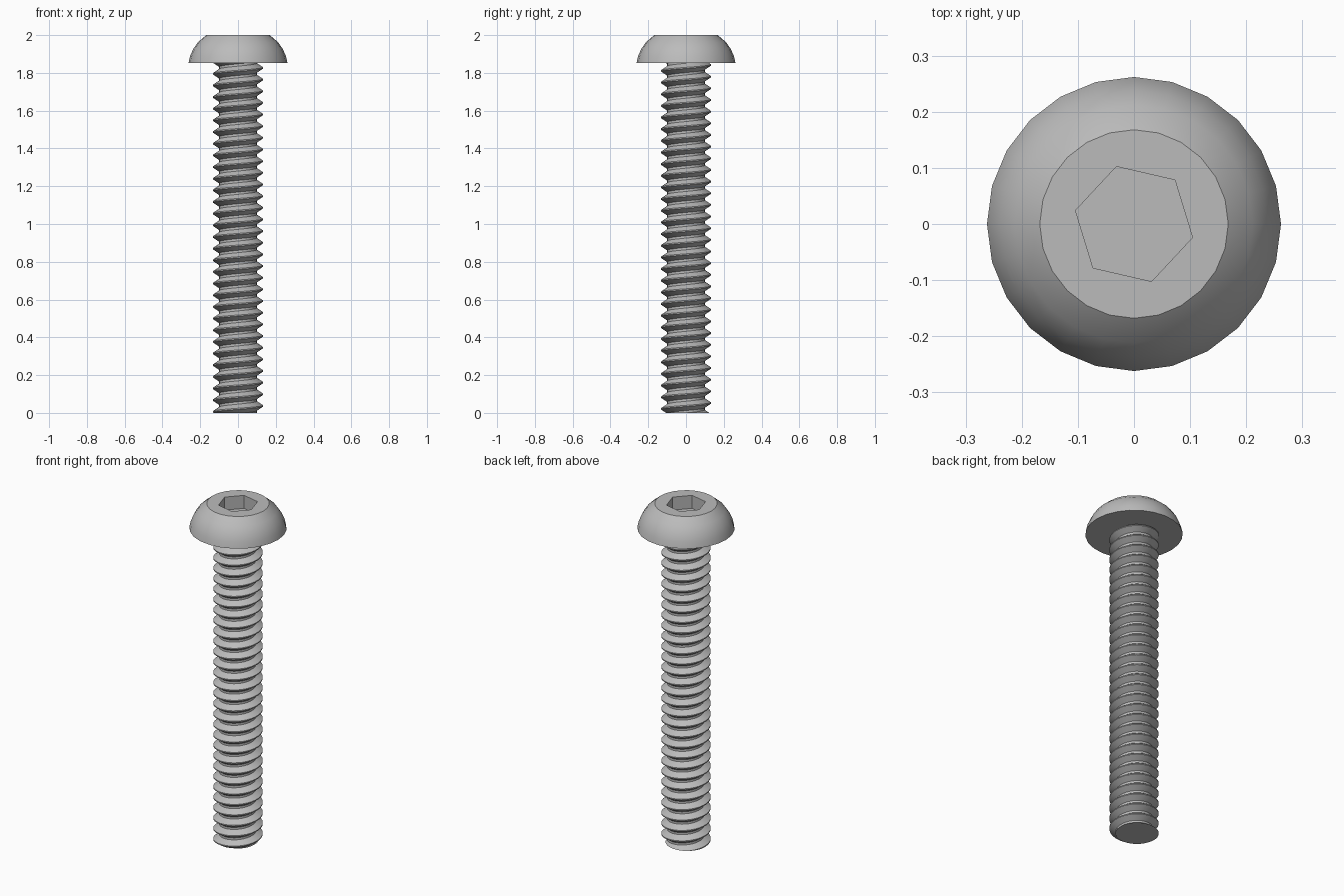
import bpy, bmesh, math
from mathutils import Vector

cube = bpy.data.objects.get("Cube")
if cube:
    bpy.data.objects.remove(cube, do_unlink=True)

steel = bpy.data.materials.new("steel_grey")
steel.use_nodes = True
GREY = (0.5, 0.5, 0.5, 1)
steel.diffuse_color = GREY
steel.node_tree.nodes["Principled BSDF"].inputs["Base Color"].default_value = GREY

HEAD_Z, TOP_Z = 1.853, 2.0


def finish(bm, name, angle):
    bmesh.ops.recalc_face_normals(bm, faces=bm.faces)
    mesh = bpy.data.meshes.new(name)
    bm.to_mesh(mesh)
    bm.free()
    mesh.materials.append(steel)
    obj = bpy.data.objects.new(name, mesh)
    bpy.context.collection.objects.link(obj)
    bpy.ops.object.select_all(action="DESELECT")
    obj.select_set(True)
    bpy.context.view_layer.objects.active = obj
    bpy.ops.object.shade_smooth_by_angle(angle=math.radians(angle))
    return obj


def ring(bm, radius, z, sides, turn=0.0):
    step = math.tau / sides
    return [bm.verts.new((radius * math.cos(i * step + turn),
                          radius * math.sin(i * step + turn), z)) for i in range(sides)]


def bridge(bm, a, b):
    n = len(a)
    for i in range(n):
        bm.faces.new((a[i], a[(i + 1) % n], b[(i + 1) % n], b[i]))


# Domed head with a flat top and a hexagonal socket
bm = bmesh.new()
SIDES = 24
dome = [(0.262, HEAD_Z), (0.254, 1.888), (0.238, 1.925), (0.212, 1.963), (0.168, TOP_Z)]
rings = [ring(bm, r, z, SIDES, math.pi / 2) for r, z in dome]
for low, high in zip(rings, rings[1:]):
    bridge(bm, low, high)
bm.faces.new(rings[0])
rim = ring(bm, 0.107, TOP_Z, 6, math.radians(47))
floor = ring(bm, 0.107, TOP_Z - 0.077, 6, math.radians(47))
bridge(bm, rim, floor)
bm.faces.new(floor)
# Flat annulus between the dome and the socket
loops = []
for loop in (rings[-1], rim):
    loops += [bm.edges.get((loop[i], loop[i - 1])) for i in range(len(loop))]
bmesh.ops.triangle_fill(bm, use_beauty=True, edges=loops, normal=Vector((0, 0, 1)))
finish(bm, "screw_head", 30)

# Threaded shank: one tooth profile swept along a right-handed helix
PITCH, SEG = 0.0617, 32
CREST, ROOT = 0.133, 0.1
tooth = [(ROOT, 0.0), (ROOT, 0.2), (CREST, 0.55), (CREST, 0.65)]
bm = bmesh.new()
turns = int(HEAD_Z / PITCH) + 4
rows = []
for i in range(turns * SEG + 1):
    a = math.tau * i / SEG
    base = (i / SEG - 2) * PITCH
    rows.append([bm.verts.new((r * math.cos(a), r * math.sin(a), base + h * PITCH))
                 for r, h in tooth])
for i in range(len(rows) - 1):
    a, b = rows[i], rows[i + 1]
    for k in range(3):
        bm.faces.new((a[k], b[k], b[k + 1], a[k + 1]))
    if i + SEG + 1 < len(rows):
        c, d = rows[i + SEG], rows[i + SEG + 1]
        bm.faces.new((a[3], b[3], d[0], c[0]))
# Trim both ends square and cap them
for z, normal in ((0.0, -1), (HEAD_Z + 0.005, 1)):
    cut = bmesh.ops.bisect_plane(
        bm, geom=bm.verts[:] + bm.edges[:] + bm.faces[:], dist=1e-6,
        plane_co=(0, 0, z), plane_no=(0, 0, normal), clear_outer=True)
    edges = [e for e in cut["geom_cut"] if isinstance(e, bmesh.types.BMEdge)]
    bmesh.ops.holes_fill(bm, edges=edges, sides=0)
finish(bm, "threaded_shank", 30)
